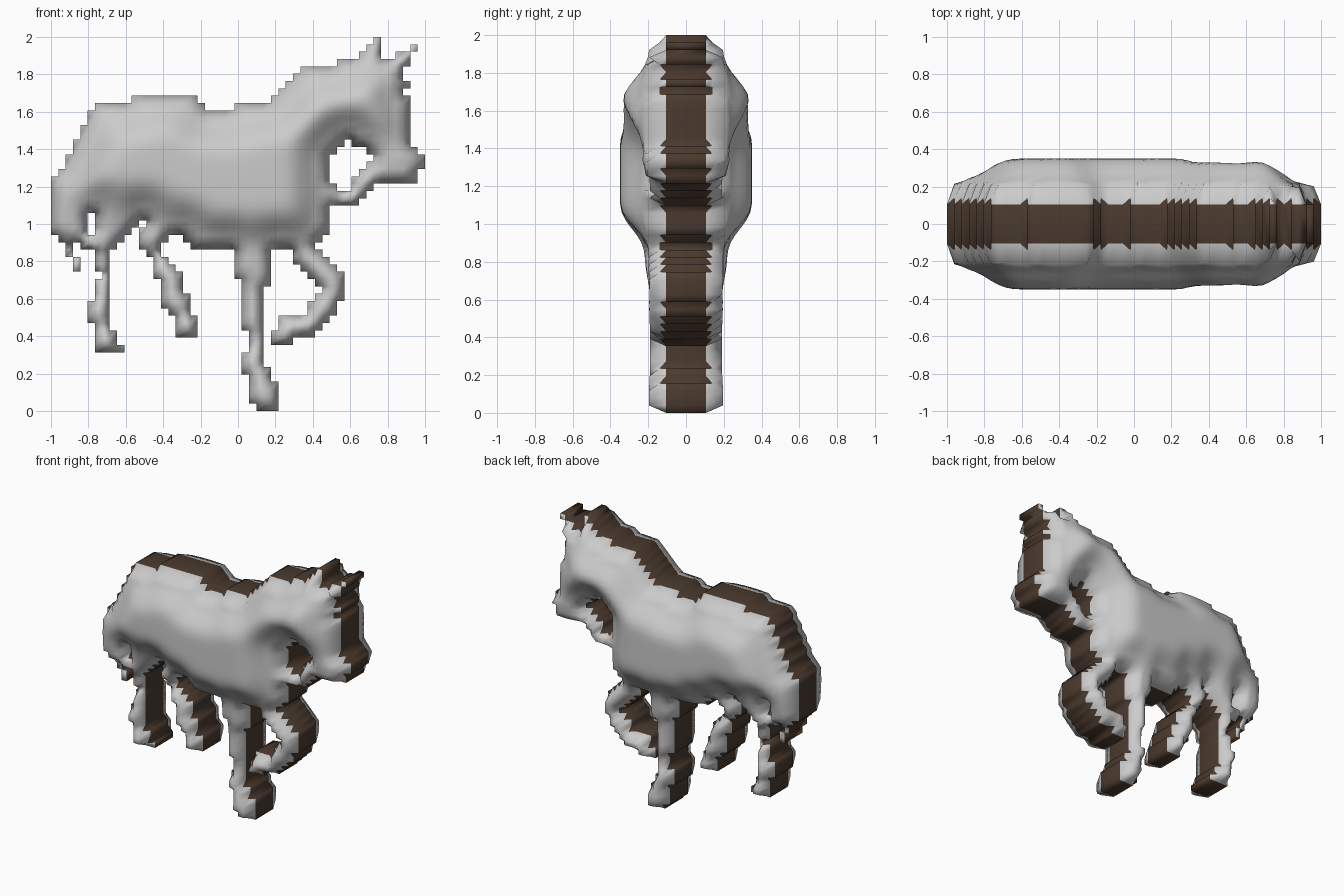
import bpy, math

if "Cube" in bpy.data.objects:
    bpy.data.objects.remove(bpy.data.objects["Cube"])

N = 51                # silhouette cells per side
C = 2 / N             # cell size

# Part outlines in cell units (column, row), seen from the front
body = [(0, 24), (0, 32), (1, 32), (1, 31), (2, 34), (3, 35), (4, 38), (5, 40), (7, 42),
        (11, 42), (11, 43), (20, 43), (20, 42), (21, 42), (21, 41), (25, 41), (25, 42),
        (31, 42), (31, 22), (19, 22), (19, 23), (18, 24), (16, 24), (14, 26), (12, 26),
        (12, 25), (10, 24), (6, 24), (6, 27), (5, 27), (5, 24)]
neck_and_head = [(30, 22), (30, 43), (32, 44), (34.5, 46.5), (36, 47), (39, 47), (39, 48),
                 (42, 48), (42, 49), (43, 49), (43, 50), (44, 50), (44, 51), (45, 51),
                 (45, 48), (47, 48), (47, 49), (49, 49), (49, 47), (48, 47), (48, 46),
                 (49, 45), (49, 44), (48, 44), (48, 43), (49, 43), (49, 36), (50, 36),
                 (50, 35), (51, 35), (51, 33), (50, 33), (50, 31), (44, 31), (44, 30),
                 (43, 29), (42, 28), (38, 28), (38, 24), (37, 24), (36, 22)]
ear_tip = [(49, 49), (50, 49), (50, 50), (49, 50)]
tail = [(0, 25), (0, 24), (1, 24), (1, 23), (2, 23), (2, 21), (3, 21), (3, 19), (4, 19),
        (4, 21), (3, 21), (3, 23), (4, 23), (4, 25)]
hind_leg_back = [(4, 24), (4, 23), (5, 22), (6, 22), (6, 20), (7, 19), (7, 18), (6, 18),
                 (6, 15), (5, 15), (5, 12), (6, 12), (6, 8), (10, 8), (10, 9), (9, 9),
                 (9, 11), (8, 11), (8, 21), (9, 22), (10, 23), (10, 25), (6, 25), (6, 24)]
hind_leg_front = [(13, 26), (12, 24), (12, 23), (13, 21), (14, 21), (14, 18), (15, 18),
                  (15, 15), (16, 14), (17, 12), (17, 10), (20, 10), (20, 13), (19, 13),
                  (19, 16), (18, 17), (18, 19), (16, 20), (15, 22), (16, 24), (16, 26)]
front_leg_planted = [(25, 23), (25, 18), (26, 18), (26, 11), (27, 11), (27, 8), (26, 8),
                     (26, 5), (27, 5), (27, 1), (28, 1), (28, 0), (31, 0), (31, 4), (30, 4),
                     (30, 6), (29, 7), (29, 17), (30, 17), (30, 23)]
front_leg_raised = [(32, 23), (33, 21), (34, 19), (36, 18), (37, 17), (37, 16), (36, 15),
                    (35, 14), (35, 13), (31, 13), (31, 11), (30, 11), (30, 9), (33, 9),
                    (33, 10), (36, 10), (37, 11), (38, 12), (39, 14), (40, 15), (40, 19),
                    (38, 20), (37, 22), (36, 23)]
chin_gap = [(38, 31), (38, 34), (39, 35), (40, 37), (41, 37), (41, 36), (43, 36), (43, 35),
            (44, 35), (44, 34), (43, 33), (41, 31), (41, 30), (39, 30), (39, 31)]


def inside(poly, x, z):
    hit = False
    for (x0, z0), (x1, z1) in zip(poly, poly[1:] + poly[:1]):
        if (z0 > z) != (z1 > z) and x < x0 + (z - z0) * (x1 - x0) / (z1 - z0):
            hit = not hit
    return hit


parts = (body, neck_and_head, ear_tip, tail, hind_leg_back, hind_leg_front,
         front_leg_planted, front_leg_raised)
cells = {(i, j) for i in range(N) for j in range(N)
         if any(inside(p, i + .5, j + .5) for p in parts)
         and not inside(chin_gap, i + .5, j + .5)}


def corners(i, j):
    return [(i, j), (i + 1, j), (i + 1, j + 1), (i, j + 1)]


# Puffed thickness: steps up from the outline, grows inwards, capped on the torso
count = {}
for cell in cells:
    for v in corners(*cell):
        count[v] = count.get(v, 0) + 1
edge = [v for v in count if count[v] < 4]
half = {}
for v, n in count.items():
    if n < 4:
        half[v] = 0.14 if n == 3 else 0.105
    else:
        half[v] = min(0.35, 0.15 + 1.05 * C * min(math.dist(v, e) for e in edge))
for _ in range(3):
    old = dict(half)
    for (i, j), n in count.items():
        if n == 4:
            ring = [old[i + a, j + b] for a in (-1, 0, 1) for b in (-1, 0, 1)
                    if count[i + a, j + b] == 4]
            half[i, j] = 0.4 * old[i, j] + 0.6 * sum(ring) / len(ring)

# One closed smooth mesh: front vertices first, then back vertices
index = {v: k for k, v in enumerate(count)}
total = len(index)
verts = [(i * C - 1, side * half[i, j], j * C) for side in (-1, 1) for i, j in index]
flanks, band = [], []
for i, j in cells:
    ring = [index[v] for v in corners(i, j)]
    flanks += [ring, [k + total for k in reversed(ring)]]
    for k, (di, dj) in enumerate(((0, -1), (1, 0), (0, 1), (-1, 0))):
        if (i + di, j + dj) not in cells:
            a, b = ring[k], ring[(k + 1) % 4]
            band.append([a, a + total, b + total, b])

mesh = bpy.data.meshes.new("horse")
mesh.from_pydata(verts, [], flanks + band)
horse = bpy.data.objects.new("horse", mesh)
bpy.context.collection.objects.link(horse)

# Grey flanks (empty slot) and brown outline band
brown = bpy.data.materials.new("brown")
brown.diffuse_color = (0.07, 0.042, 0.027, 1)
brown.use_nodes = True
brown.node_tree.nodes["Principled BSDF"].inputs["Base Color"].default_value = brown.diffuse_color
mesh.materials.append(None)
mesh.materials.append(brown)
for k, face in enumerate(mesh.polygons):
    face.use_smooth = True
    face.material_index = int(k >= len(flanks))
